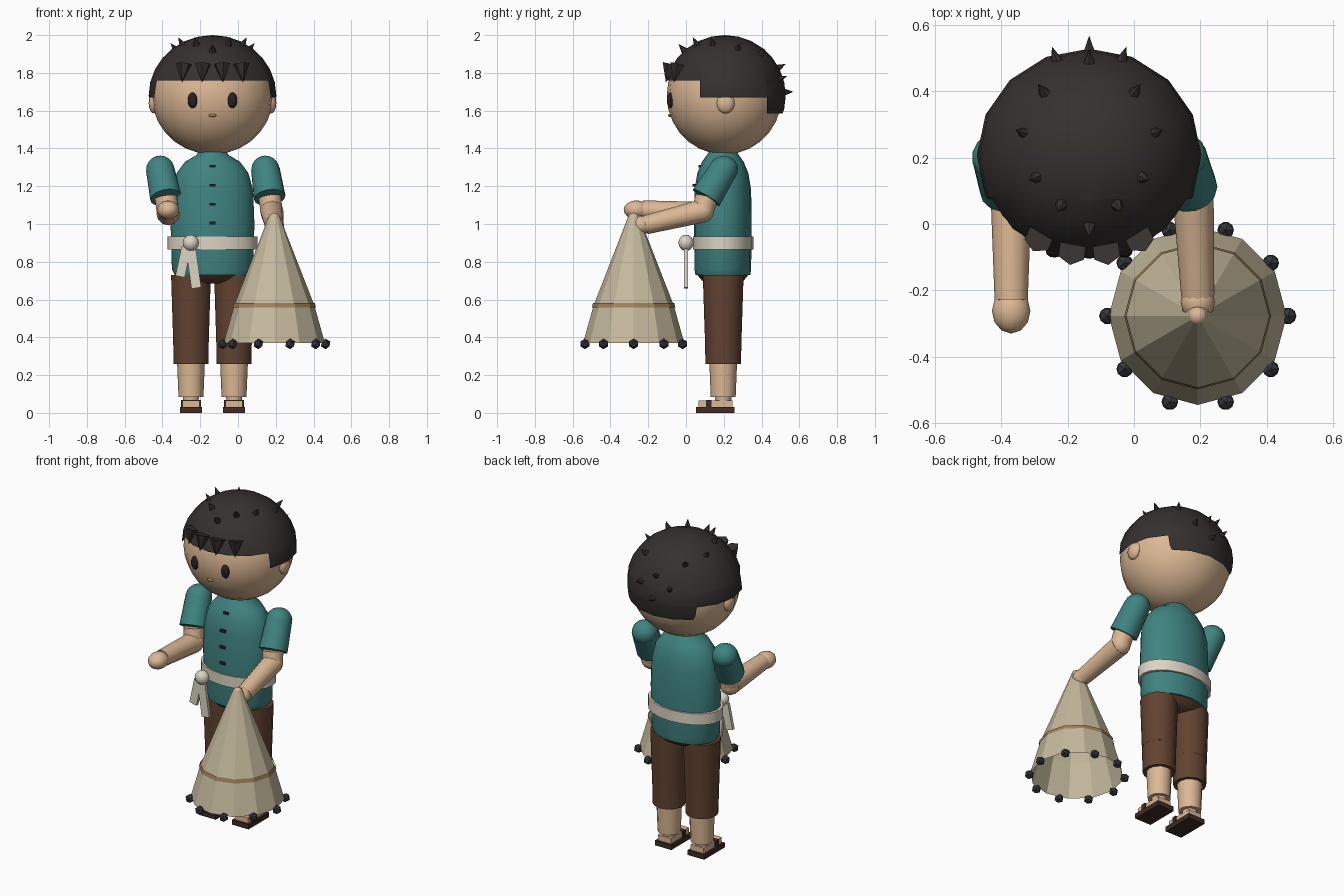
import bpy, bmesh, math
from mathutils import Vector, Matrix

if "Cube" in bpy.data.objects:
    bpy.data.objects.remove(bpy.data.objects["Cube"])

CX, CY = -0.135, 0.2          # body axis
mats = {}
COLORS = dict(skin=(.72, .48, .30), hair=(.035, .03, .028), shirt=(.05, .23, .22),
              pants=(.12, .055, .03), cream=(.72, .66, .55), dark=(.02, .015, .015),
              sole=(.05, .025, .02), net=(.56, .49, .34), band=(.36, .22, .10),
              lead=(.035, .038, .045))


def finish(name, bm, color, angle=40):
    me = bpy.data.meshes.new(name)
    bm.to_mesh(me)
    bm.free()
    ob = bpy.data.objects.new(name, me)
    bpy.context.collection.objects.link(ob)
    if color not in mats:
        mats[color] = bpy.data.materials.new(color)
        mats[color].diffuse_color = (*COLORS[color], 1)
    me.materials.append(mats[color])
    if angle:
        bpy.ops.object.select_all(action='DESELECT')
        ob.select_set(True)
        bpy.context.view_layer.objects.active = ob
        bpy.ops.object.shade_smooth_by_angle(angle=math.radians(angle))
    return ob


def ball(name, c, s, color, seg=16, rings=10):
    bm = bmesh.new()
    bmesh.ops.create_uvsphere(bm, u_segments=seg, v_segments=rings, radius=1,
                              matrix=Matrix.Translation(c) @ Matrix.Diagonal((*s, 1)))
    return finish(name, bm, color)


def limb(name, a, b, r1, r2, color, seg=12, caps=True, angle=40):
    a, b = Vector(a), Vector(b)
    d = b - a
    rot = d.to_track_quat('Z', 'Y').to_matrix().to_4x4()
    bm = bmesh.new()
    bmesh.ops.create_cone(bm, cap_ends=caps, segments=seg, radius1=r1, radius2=r2,
                          depth=d.length, matrix=Matrix.Translation((a + b) / 2) @ rot)
    return finish(name, bm, color, angle)


def box(name, c, s, color, tilt=0):
    bm = bmesh.new()
    bmesh.ops.create_cube(bm, size=1, matrix=Matrix.Translation(c)
                          @ Matrix.Rotation(tilt, 4, 'Y') @ Matrix.Diagonal((*s, 1)))
    return finish(name, bm, color, 0)


def rings(name, c, profile, color, seg=16, caps=True, angle=40):
    """Stack of elliptical rings: (z, rx, ry), listed upwards."""
    bm = bmesh.new()
    loops = []
    for z, rx, ry in profile:
        loops.append([bm.verts.new((c[0] + rx * math.sin(2 * math.pi * i / seg),
                                    c[1] - ry * math.cos(2 * math.pi * i / seg), z))
                      for i in range(seg)])
    for lo, hi in zip(loops, loops[1:]):
        for i in range(seg):
            j = (i + 1) % seg
            bm.faces.new((lo[i], lo[j], hi[j], hi[i]))
    if caps:
        bm.faces.new(loops[0][::-1])
        bm.faces.new(loops[-1])
    return finish(name, bm, color, angle)


# Head, ears and face
HC = Vector((CX, 0.203, 1.68))
ball("head", HC, (.322, .305, .312), 'skin', 20, 14)
ball("mouth", (CX, -.083, 1.575), (.022, .012, .009), 'band', 10, 6)
for s in (-1, 1):
    ball("ear", (CX + s * .31, .21, 1.64), (.028, .048, .055), 'skin', 12, 8)
    ball("eye", (CX + s * .105, -.083, 1.655), (.026, .018, .042), 'dark', 12, 8)

# Hair cap with stepped hairline: front high, sides lower, nape lowest
bm = bmesh.new()
bmesh.ops.create_uvsphere(bm, u_segments=16, v_segments=14, radius=1,
                          matrix=Matrix.Translation(HC + Vector((0, .003, 0)))
                          @ Matrix.Diagonal((.338, .322, .32, 1)))
for co, no in (((0, .075, 0), (0, 1, 0)), ((0, .43, 0), (0, 1, 0)), ((0, 0, 1.76), (0, 0, 1)),
               ((0, 0, 1.67), (0, 0, 1)), ((0, 0, 1.585), (0, 0, 1))):
    bmesh.ops.bisect_plane(bm, geom=bm.verts[:] + bm.edges[:] + bm.faces[:],
                           plane_co=co, plane_no=no)
low = []
for f in bm.faces:
    p = f.calc_center_median()
    if p.z < (1.76 if p.y < .075 else 1.67 if p.y < .43 else 1.585):
        low.append(f)
bmesh.ops.delete(bm, geom=low, context='FACES')
finish("hair_cap", bm, 'hair')

# Small spikes on the hair, given by tip offset from the head centre
tips = [(0, .36, .02), (0, .32, .165), (0, -.24, .27)]
for x, y, z in ((.11, .325, .10), (.155, .22, .25), (.22, .08, .275),
                (.18, -.07, .305), (.095, -.165, .305)):
    tips += [(x, y, z), (-x, y, z)]
for t in tips:
    d = Vector(t).normalized()
    limb("hair_spike", HC + d * .31, HC + d * .365, .022, 0, 'hair', 6, angle=0)

# Fringe spikes hanging over the forehead
for x in (-.155, -.053, .053, .155):
    y = -math.sqrt(.297 ** 2 - x * x)
    top = HC + Vector((x * .97, y * .97, .165))
    limb("fringe_spike", top, HC + Vector((x * 1.04, y * 1.06, .07)), .045, 0, 'hair', 6, angle=0)

# Torso
limb("neck", (CX, CY, 1.3), (CX, CY, 1.42), .07, .07, 'skin')
rings("shirt", (CX, .195), [(.73, .2, .145), (.76, .215, .15), (1.0, .222, .152), (1.18, .215, .15),
                            (1.27, .19, .135), (1.33, .145, .11), (1.365, .085, .085),
                            (1.38, .075, .075)], 'shirt', 20)
rings("belt", (CX, .197), [(.865, .237, .16), (.935, .237, .16)], 'cream', 20)
rings("hips", (CX, .195), [(.685, .08, .07), (.70, .16, .11), (.74, .205, .143)], 'pants', 20)
for z, y in ((1.305, .077), (1.205, .045), (1.105, .042), (1.005, .042)):
    box("button", (CX, y, z), (.034, .02, .014), 'dark')

# Belt knot and hanging tails
ball("belt_knot", (-.25, 0, .9), (.043, .04, .043), 'cream', 12, 8)
box("belt_tail", (-.235, 0, .765), (.052, .02, .21), 'cream', math.radians(-8))
box("belt_tail", (-.29, 0, .80), (.05, .02, .16), 'cream', math.radians(12))

# Legs, feet and sandals
for s in (-1, 1):
    x = CX + s * .114
    limb("thigh", (x, .197, .42), (x, .197, .73), .098, .108, 'pants', 14)
    limb("trouser_cuff", (x, .197, .26), (x, .197, .44), .094, .098, 'pants', 14)
    limb("shin", (x, .197, .085), (x, .197, .28), .066, .074, 'skin', 12)
    limb("ankle", (x, .197, .04), (x, .197, .09), .04, .045, 'skin', 10)
    box("foot", (x, .155, .047), (.09, .18, .036), 'skin')
    box("sandal_sole", (x, .155, .015), (.115, .205, .03), 'sole')
    box("sandal_strap", (x, .12, .05), (.105, .03, .038), 'sole')

# Arms: shoulder, sleeve, elbow, forearm, hand
arms = (((-.412, .2, 1.29), (-.382, .108, 1.14), (-.37, .09, 1.055), (-.37, -.23, 1.075)),
        ((.145, .2, 1.29), (.168, .108, 1.14), (.178, .09, 1.07), (.192, -.215, .995)))
for shoulder, cuff, elbow, wrist in arms:
    ball("shoulder", shoulder, (.076, .076, .072), 'shirt', 14, 10)
    limb("sleeve", shoulder, cuff, .076, .084, 'shirt', 14)
    limb("upper_arm", cuff, elbow, .06, .058, 'skin')
    ball("elbow", elbow, (.06, .06, .06), 'skin', 12, 8)
    limb("forearm", elbow, wrist, .062, .05, 'skin')
ball("open_hand", (-.37, -.262, 1.075), (.058, .068, .05), 'skin', 12, 8)
ball("gripping_hand", (.192, -.235, .995), (.052, .055, .05), 'skin', 12, 8)

# Cast net: open faceted cone with band and weights
NX, NY = .192, -.277
rings("net", (NX, NY), [(.37, .268, .268), (.57, .212, .212), (1.05, .025, .025)],
      'net', 12, caps=False, angle=0)
rings("net_band", (NX, NY), [(.558, .221, .221), (.582, .215, .215)], 'band', 12, caps=False, angle=0)
ball("net_grip", (NX, NY, 1.03), (.03, .03, .03), 'skin', 10, 8)
for i in range(10):
    a = 2 * math.pi * i / 10
    bm = bmesh.new()
    bmesh.ops.create_icosphere(bm, subdivisions=1, radius=.028, matrix=Matrix.Translation(
        (NX + .272 * math.cos(a), NY + .272 * math.sin(a), .365)))
    finish("net_weight", bm, 'lead', 0)

for m in bpy.data.materials:
    if m.users and not m.is_grease_pencil:
        m.use_nodes = True
        m.node_tree.nodes["Principled BSDF"].inputs["Base Color"].default_value = m.diffuse_color
